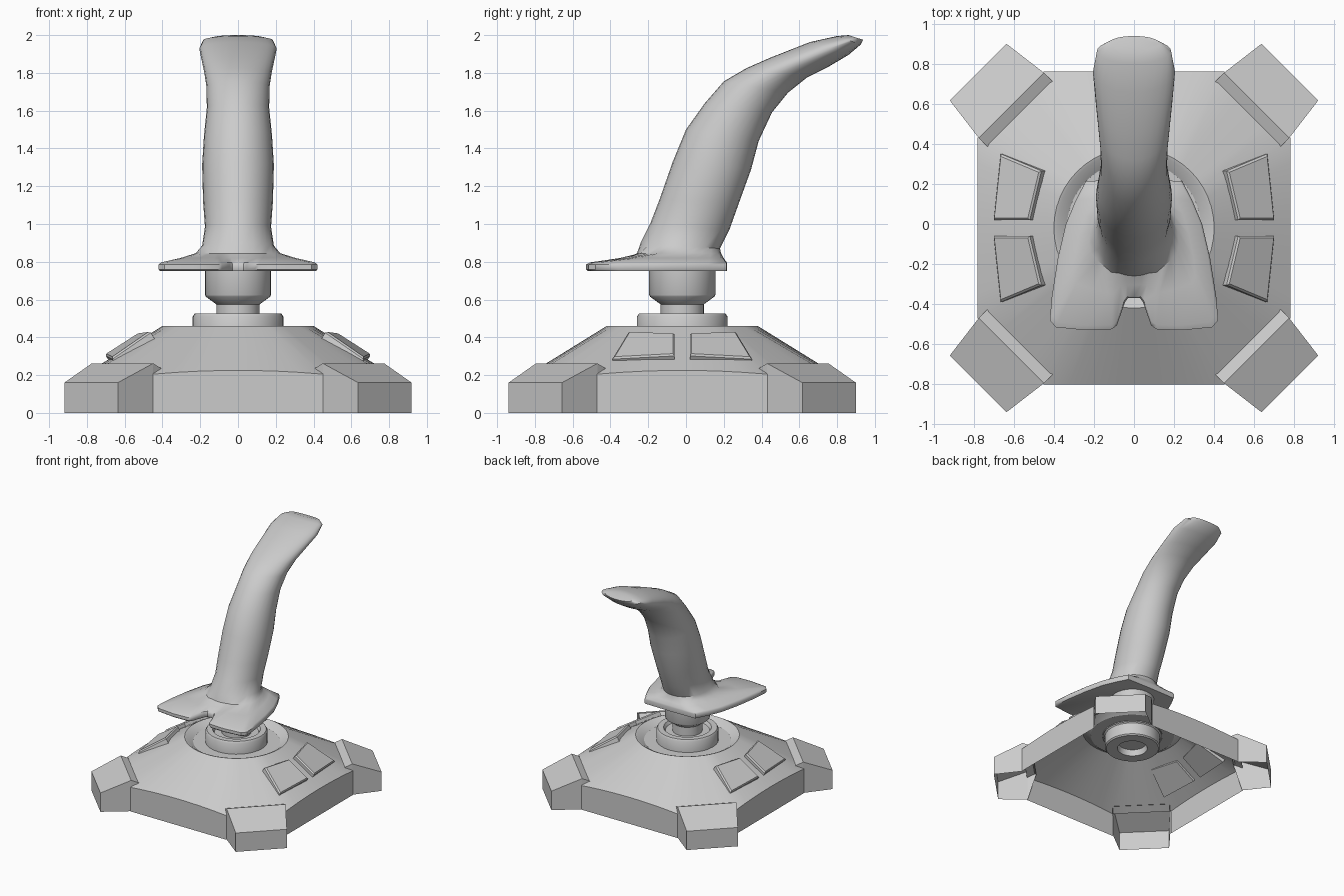
import bpy, bmesh, math
from mathutils import Vector

if "Cube" in bpy.data.objects:
    bpy.data.objects.remove(bpy.data.objects["Cube"], do_unlink=True)

CY = -0.02          # depth of the base axis
ROOT2 = math.sqrt(2)

grey = bpy.data.materials.new("light grey plastic")
grey.use_nodes = True
colour = (0.6, 0.6, 0.6, 1)
grey.diffuse_color = colour
grey.node_tree.nodes["Principled BSDF"].inputs["Base Color"].default_value = colour


def finish(name, bm, smooth=None):
    """Turn a bmesh into a named object, smooth shaded below an angle."""
    bmesh.ops.recalc_face_normals(bm, faces=bm.faces)
    mesh = bpy.data.meshes.new(name)
    bm.to_mesh(mesh)
    bm.free()
    mesh.materials.append(grey)
    ob = bpy.data.objects.new(name, mesh)
    bpy.context.collection.objects.link(ob)
    if smooth:
        bpy.ops.object.select_all(action="DESELECT")
        ob.select_set(True)
        bpy.context.view_layer.objects.active = ob
        bpy.ops.object.shade_smooth_by_angle(angle=math.radians(smooth))
    return ob


def loft(bm, rings, cap_start=False, cap_end=False):
    """Skin a list of closed rings with equal point counts."""
    loops = [[bm.verts.new(p) for p in ring] for ring in rings]
    for a, b in zip(loops, loops[1:]):
        for i in range(len(a)):
            j = (i + 1) % len(a)
            bm.faces.new((a[i], a[j], b[j], b[i]))
    if cap_start:
        bm.faces.new(loops[0][::-1])
    if cap_end:
        bm.faces.new(loops[-1])
    return loops


def circle(r, z, n):
    return [(r * math.cos(k * math.tau / n), CY + r * math.sin(k * math.tau / n), z)
            for k in range(n)]


def lathe(name, profile, n=32, cap_start=False, cap_end=False):
    bm = bmesh.new()
    loft(bm, [circle(r, z, n) for r, z in profile], cap_start, cap_end)
    return finish(name, bm, 35)


# Base shell: dished top, cone blending into a chamfered square, open below
N, HALF, CHAMFER = 48, 0.78, 0.87


def rim(k):
    c, s = math.cos(k * math.tau / N), math.sin(k * math.tau / N)
    big, small = max(abs(c), abs(s)), min(abs(c), abs(s))
    r = min(HALF / big, CHAMFER * ROOT2 / (big + small))
    z = 0.225 - 0.02 * min(1, small / big / 0.577) ** 2
    return Vector((r * c, CY + r * s, z))


bm = bmesh.new()
edge = [rim(k) for k in range(N)]
loops = loft(bm, [circle(0.23, 0.42, N), circle(0.335, 0.42, N), circle(0.385, 0.455, N),
                  circle(0.4, 0.46, N), edge])
lower = loops[-1]
for k in range(N):
    mid = (k + 0.5) * 360 / N % 90
    if mid < 30 or mid > 60:      # the corners stay open behind the feet
        a, b = lower[k], lower[(k + 1) % N]
        foot_a, foot_b = [bm.verts.new((v.co.x, v.co.y, 0)) for v in (a, b)]
        bm.faces.new((a, b, foot_b, foot_a))
bmesh.ops.remove_doubles(bm, verts=bm.verts, dist=0.0005)
finish("base_shell", bm, 35)

# Four corner feet, hollow underneath
for name, sx, sy in (("front_left_foot", 1, -1), ("front_right_foot", -1, -1),
                     ("back_left_foot", 1, 1), ("back_right_foot", -1, 1)):
    bm = bmesh.new()
    sides = []
    for t in (-1, 1):
        row = []
        for r, w, z in ((1.1, 0.2, 0), (1.1, 0.2, 0.16), (0.865, 0.23, 0.262),
                        (0.795, 0.23, 0.232), (0.865, 0.23, 0)):
            row.append(bm.verts.new((sx * (r + t * w) / ROOT2,
                                     CY + sy * (r - t * w) / ROOT2, z)))
        bm.faces.new((row[0], row[1], row[2], row[4]))
        bm.faces.new((row[2], row[3], row[4]))
        sides.append(row)
    for i in range(3):
        bm.faces.new((sides[0][i], sides[0][i + 1], sides[1][i + 1], sides[1][i]))
    finish(name, bm)

# Collar, stick neck and the hollow pivot barrel beneath
lathe("collar", [(0.24, 0.41), (0.24, 0.51), (0.23, 0.525), (0.185, 0.525),
                 (0.17, 0.5), (0.1, 0.5)])
lathe("stick_neck", [(0.115, 0.49), (0.115, 0.575), (0.17, 0.615), (0.175, 0.625),
                     (0.175, 0.76)], cap_start=True, cap_end=True)
lathe("pivot_barrel", [(0.235, 0.43), (0.22, 0.41), (0.22, 0.31), (0.21, 0.3),
                       (0.12, 0.3), (0.11, 0.35)], cap_end=True)

# Four slanted buttons, set through the cone
corners = ((0.525, 0.04), (0.705, 0.04), (0.67, 0.37), (0.467, 0.285))
for sx, side in ((1, "left"), (-1, "right")):
    for sy, end in ((1, "back"), (-1, "front")):
        bm = bmesh.new()
        top = [Vector((sx * x, CY + sy * y, 0.43 - 0.64 * (x - 0.525) - 0.12 * y))
               for x, y in corners]
        centre = sum(top, Vector()) / 4
        down = Vector((-sx * 0.53, 0, -0.84))
        loft(bm, [[p + down * 0.055 for p in top],
                  [p + down * 0.01 for p in top],
                  [p.lerp(centre, 0.07) for p in top]], True, True)
        finish(f"{end}_{side}_button", bm)

# Hand guard flowing into the curved grip
half = [(0.03, -0.37), (0.045, -0.39), (0.085, -0.505), (0.11, -0.525), (0.24, -0.53),
        (0.39, -0.515), (0.42, -0.48), (0.41, -0.36), (0.38, -0.17), (0.34, 0.0),
        (0.29, 0.12), (0.24, 0.215), (0.12, 0.217)]
outline = [(0, -0.37)] + half + [(0, 0.218)] + [(-x, y) for x, y in reversed(half)]
M = len(outline)


def section(front, back, w):
    """Oval ring from a front and a back point (y, z) and a half width."""
    f, b = Vector((0, *front)), Vector((0, *back))
    ring = []
    for k in range(M):
        a = k * math.tau / M
        p = f.lerp(b, 0.5 - 0.5 * math.cos(a))
        p.x = w * math.sin(a)
        ring.append(p)
    return ring


grip = [section(*s) for s in (
    ((-0.24, 0.9), (0.18, 0.87), 0.19), ((-0.19, 1.0), (0.23, 0.97), 0.175),
    ((-0.14, 1.13), (0.28, 1.11), 0.185), ((-0.07, 1.33), (0.345, 1.29), 0.19),
    ((0, 1.5), (0.385, 1.44), 0.18), ((0.1, 1.64), (0.455, 1.59), 0.165),
    ((0.2, 1.755), (0.54, 1.695), 0.167), ((0.32, 1.825), (0.64, 1.775), 0.178),
    ((0.445, 1.88), (0.75, 1.83), 0.19), ((0.656, 1.963), (0.86, 1.895), 0.205),
    ((0.8, 1.995), (0.925, 1.95), 0.185), ((0.86, 2.0), (0.938, 1.975), 0.13))]


def guard(z, blend=0.0):
    ring = []
    for (x, y), g in zip(outline, grip[0]):
        ring.append(Vector((x + (g.x - x) * blend, y + (g.y - y) * blend, z)))
    return ring


bm = bmesh.new()
loft(bm, [guard(0.75, 0.03), guard(0.76), guard(0.785), guard(0.797, 0.06),
          guard(0.82, 0.5), guard(0.845, 0.85)] + grip, True, True)
finish("guard_and_grip", bm, 40)
